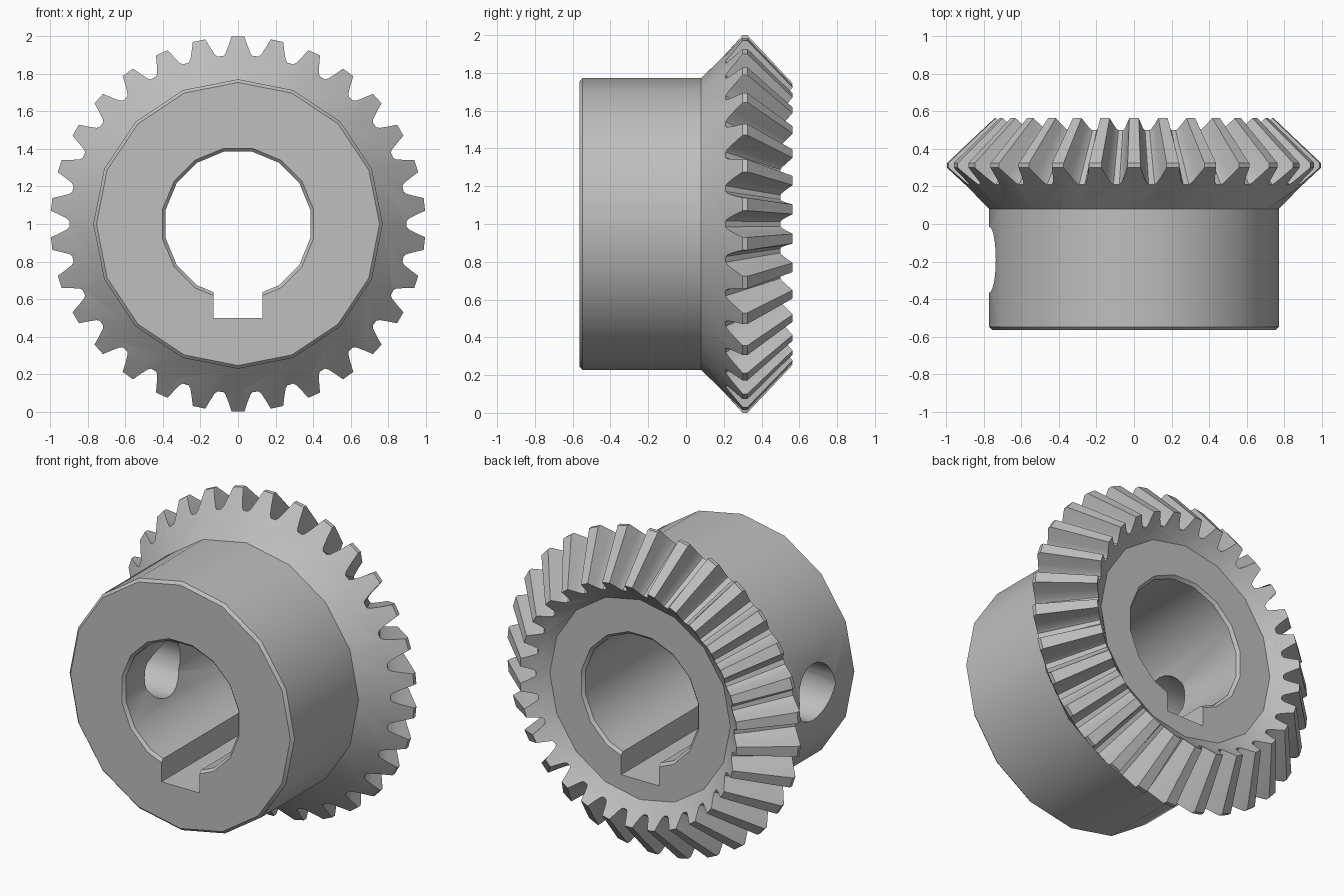
import bpy, bmesh, math
from mathutils import Vector, Matrix

cube = bpy.data.objects.get("Cube")
if cube:
    bpy.data.objects.remove(cube, do_unlink=True)

TEETH, SIDES = 30, 16
PITCH = 2 * math.pi / TEETH
# Half tooth: (half angle in degrees, height from root 0 to tip 1)
HALF = [(5.0, 0), (4.2, 0.12), (3.1, 0.5), (1.95, 1)]
PROFILE = [(-a, f) for a, f in HALF] + [(a, f) for a, f in reversed(HALF)]

steel = bpy.data.materials.new("steel grey")
steel.use_nodes = True
colour = (0.52, 0.52, 0.52, 1)
steel.diffuse_color = colour
steel.node_tree.nodes["Principled BSDF"].inputs["Base Color"].default_value = colour


def point(r, y, t):
    return (r * math.sin(t), y, 1 + r * math.cos(t))


def ring(bm, r, y, offset=0.0):
    """Plain polygon loop around the gear axis."""
    angles = [(i + offset) * 2 * math.pi / SIDES for i in range(SIDES)]
    return [(t, bm.verts.new(point(r, y, t))) for t in angles]


def tooth_loop(bm, root, tip, crest=None):
    """Toothed loop; crest replaces the tip position of the topmost points."""
    loop = []
    for n in range(TEETH):
        for deg, f in PROFILE:
            t = n * PITCH + math.radians(deg)
            p = Vector(root).lerp(Vector(tip), f)
            if f == 1 and crest:
                p = Vector(crest)
            loop.append((t, bm.verts.new(point(p.x, p.y, t))))
    return loop


def join(bm, a, b):
    """Skin two loops: quads for equal counts, otherwise triangles by angle."""
    na, nb = len(a), len(b)
    if na == nb:
        for i in range(na):
            k = (i + 1) % na
            bm.faces.new((a[i][1], a[k][1], b[k][1], b[i][1]))
        return

    def ang(loop, i):
        return loop[i % len(loop)][0] + 2 * math.pi * (i // len(loop))
    i = j = 0
    while i < na or j < nb:
        va, vb = a[i % na][1], b[j % nb][1]
        if j >= nb or (i < na and ang(a, i + 1) <= ang(b, j + 1)):
            i += 1
            bm.faces.new((va, a[i % na][1], vb))
        else:
            j += 1
            bm.faces.new((va, b[j % nb][1], vb))


def finish(bm, name):
    bmesh.ops.remove_doubles(bm, verts=bm.verts, dist=1e-5)
    bmesh.ops.recalc_face_normals(bm, faces=bm.faces)
    mesh = bpy.data.meshes.new(name)
    bm.to_mesh(mesh)
    bm.free()
    mesh.materials.append(steel)
    obj = bpy.data.objects.new(name, mesh)
    bpy.context.collection.objects.link(obj)
    return obj


def solid(name, loops_of):
    """Closed body from a list of consecutive loops."""
    bm = bmesh.new()
    loops = loops_of(bm)
    for a, b in zip(loops, loops[1:]):
        join(bm, a, b)
    for end in (loops[0], loops[-1]):
        bm.faces.new([v for _, v in end])
    return finish(bm, name)


def gear_loops(bm):
    root, tip = (0.9, 0.21), (1.0, 0.30)
    under, inner = (0.888, 0.198), (0.672, 0.492)
    return [
        # hub with chamfered front edge
        ring(bm, 0.755, -0.565), ring(bm, 0.772, -0.548), ring(bm, 0.772, 0.08),
        # back cone, narrow crest and tapering teeth
        tooth_loop(bm, under, under),
        tooth_loop(bm, root, tip),
        tooth_loop(bm, root, tip, (1.0, 0.325)),
        tooth_loop(bm, (0.68, 0.5), (0.745, 0.565)),
        # dished rear face
        tooth_loop(bm, inner, inner),
        ring(bm, 0.62, 0.45),
    ]


def bore_loops(bm):
    stations = [(0.43, -0.585), (0.393, -0.548), (0.393, 0.433), (0.43, 0.47)]
    return [ring(bm, r, y, 0.5) for r, y in stations]


gear = solid("bevel_gear", gear_loops)
bore = solid("bore_cutter", bore_loops)

# Keyway slot below the bore
bm = bmesh.new()
bmesh.ops.create_cube(bm, size=1, matrix=Matrix.Translation((0, 0, 0.75))
                      @ Matrix.Diagonal((0.26, 2, 0.5, 1)))
keyway = finish(bm, "keyway_cutter")

# Set screw hole through the right wall of the hub
bm = bmesh.new()
bmesh.ops.create_cone(bm, cap_ends=True, segments=24, radius1=0.175, radius2=0.175,
                      depth=1, matrix=Matrix.Translation((-0.6, -0.19, 1))
                      @ Matrix.Rotation(math.pi / 2, 4, 'Y'))
screw_hole = finish(bm, "screw_hole_cutter")

bpy.ops.object.select_all(action='DESELECT')
bpy.context.view_layer.objects.active = gear
gear.select_set(True)
for cutter in (bore, keyway, screw_hole):
    cutter.hide_render = True
    mod = gear.modifiers.new(cutter.name, 'BOOLEAN')
    mod.operation = 'DIFFERENCE'
    mod.solver = 'EXACT'
    mod.object = cutter
    bpy.ops.object.modifier_apply(modifier=mod.name)
    bpy.data.objects.remove(cutter, do_unlink=True)

bpy.ops.object.shade_smooth_by_angle(angle=math.radians(30))
